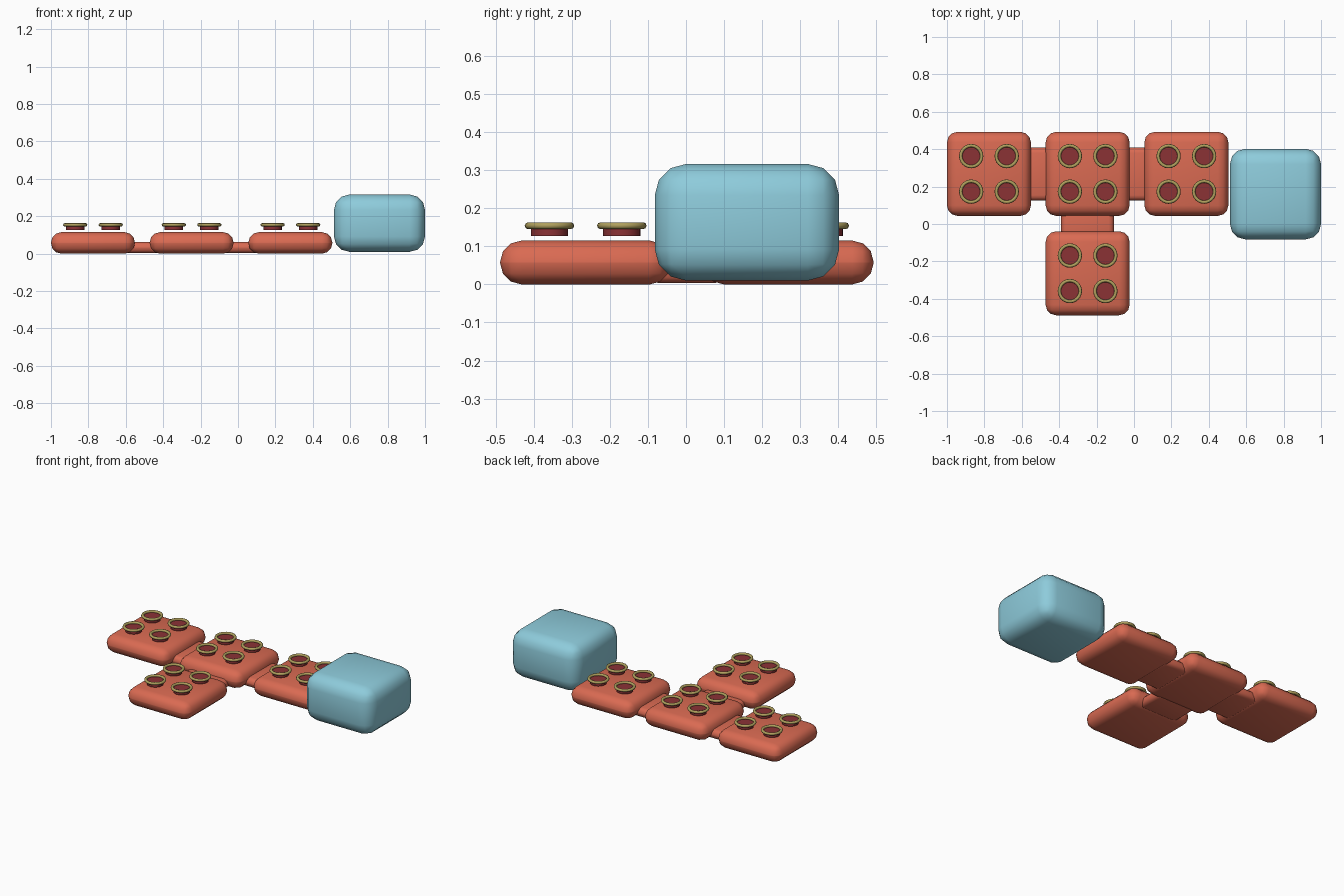
import bpy
import math

if "Cube" in bpy.data.objects:
    bpy.data.objects.remove(bpy.data.objects["Cube"])


def material(name, rgb):
    m = bpy.data.materials.new(name)
    m.diffuse_color = (*rgb, 1.0)
    m.use_nodes = True
    m.node_tree.nodes["Principled BSDF"].inputs["Base Color"].default_value = m.diffuse_color
    return m


CORAL = material("coral", (0.70, 0.145, 0.085))
BLUE = material("pale_blue", (0.27, 0.60, 0.71))
GOLD = material("dull_gold", (0.43, 0.35, 0.11))
MAROON = material("maroon", (0.26, 0.032, 0.036))


def finish(name, mat, angle=40):
    ob = bpy.context.object
    ob.name = name
    ob.data.materials.append(mat)
    bpy.ops.object.shade_smooth_by_angle(angle=math.radians(angle))
    return ob


def rounded_box(name, lo, hi, radius, mat, segments=3):
    """Box between two corners with rounded edges."""
    size = [b - a for a, b in zip(lo, hi)]
    mid = [(a + b) / 2 for a, b in zip(lo, hi)]
    bpy.ops.mesh.primitive_cube_add(size=1, location=mid)
    ob = bpy.context.object
    ob.scale = size
    bpy.ops.object.transform_apply(location=False, rotation=False, scale=True)
    bev = ob.modifiers.new("round", 'BEVEL')
    bev.width = radius
    bev.segments = segments
    bev.limit_method = 'NONE'
    bpy.ops.object.modifier_apply(modifier="round")
    return finish(name, mat)


def stud(x, y):
    """Short plug with a rounded rim, floating just above a tile."""
    bpy.ops.mesh.primitive_cylinder_add(vertices=24, radius=0.049, depth=0.023,
                                        location=(x, y, 0.1385))
    finish("stud_plug", MAROON)
    bpy.ops.mesh.primitive_torus_add(major_radius=0.056, minor_radius=0.009,
                                     major_segments=24, minor_segments=8,
                                     location=(x, y, 0.154))
    finish("stud_rim", GOLD, 60)


# Four flat tiles in a T, each carrying four studs
H = 0.2245
TILES = [(-0.7755, 0.268), (-0.248, 0.268), (0.28, 0.268), (-0.248, -0.2635)]
for cx, cy in TILES:
    rounded_box("tile", (cx - H, cy - H, 0.0), (cx + H, cy + H, 0.115), 0.056, CORAL)
    for sx in (-1, 1):
        for sy in (-1, 1):
            stud(cx + sx * 0.095, cy + sy * 0.095)

# Low links joining the tiles
for cx in (-0.512, 0.016):
    rounded_box("link", (cx - 0.1, 0.126, 0.003), (cx + 0.1, 0.408, 0.062), 0.028, CORAL)
rounded_box("link", (-0.389, -0.098, 0.003), (-0.107, 0.102, 0.062), 0.028, CORAL)

# Tall soft block at the right end
rounded_box("block", (0.513, -0.082, 0.01), (1.0, 0.402, 0.316), 0.082, BLUE)
